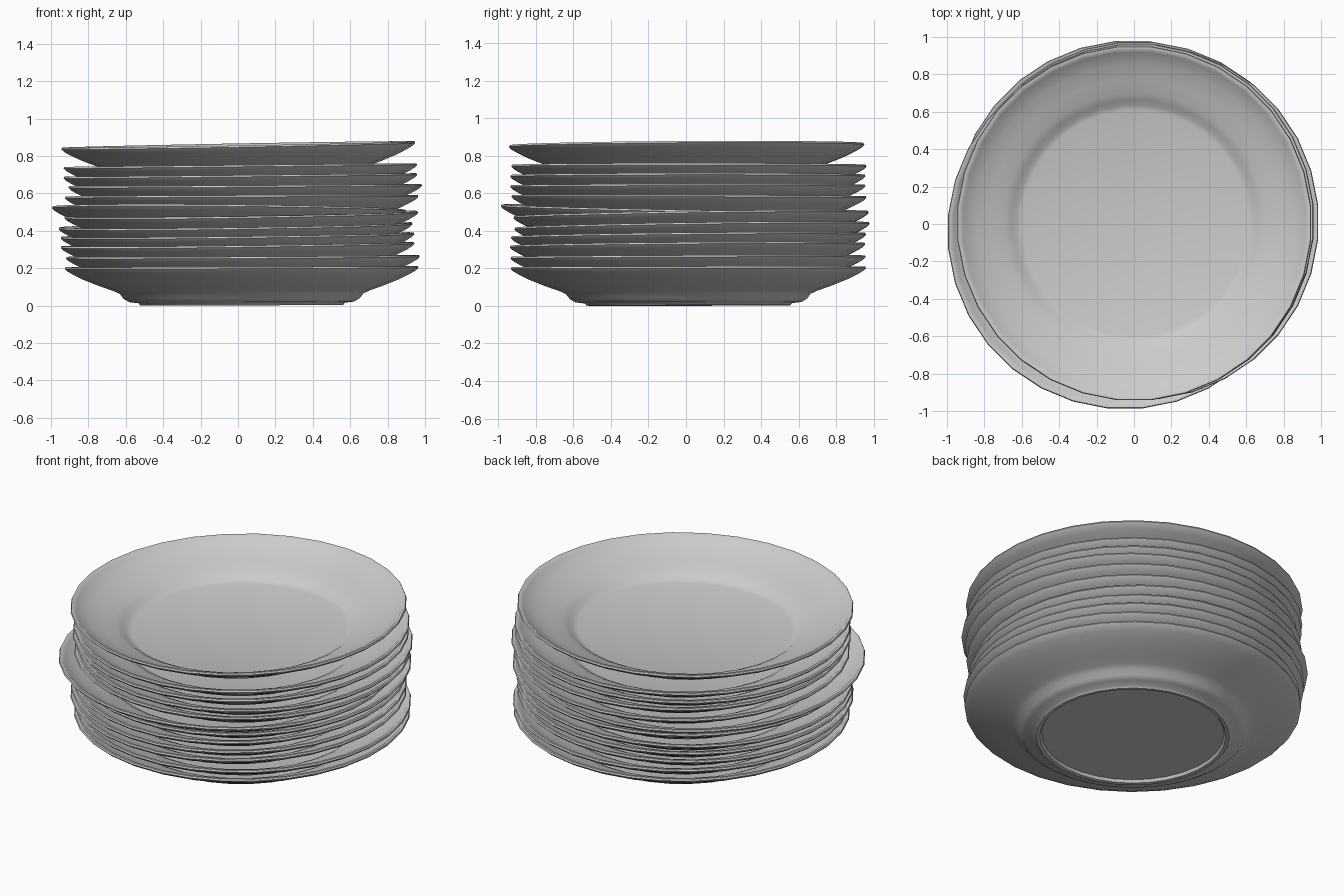
import bpy, math

SEGMENTS = 32

# Plate cross-section (radius, height): under side, rim, then upper side
PROFILE = [
    (0.515, 0.018), (0.525, 0.002), (0.545, 0.0), (0.555, 0.012),
    (0.605, 0.018), (0.635, 0.036), (0.655, 0.062), (0.69, 0.078),
    (0.77, 0.106), (0.85, 0.138), (0.91, 0.168), (0.937, 0.184),
    (0.95, 0.197), (0.946, 0.206), (0.932, 0.206), (0.918, 0.192),
    (0.85, 0.155), (0.77, 0.123), (0.70, 0.10), (0.66, 0.08),
    (0.635, 0.06), (0.605, 0.051),
]
RIM_Z = 0.205

# Each plate: centre x, centre y, rim height, slope along x, slope along y
PLATES = [
    (0.02, 0.013, 0.207, 0.003, 0.002),
    (0.027, 0.012, 0.264, 0.005, 0.004),
    (0.0, 0.01, 0.327, 0.012, 0.008),
    (0.0, 0.015, 0.378, 0.012, 0.010),
    (-0.01, 0.035, 0.43, 0.014, 0.015),
    (0.02, 0.03, 0.49, 0.015, 0.015),
    (-0.05, -0.045, 0.52, -0.010, -0.020),
    (0.02, 0.015, 0.586, 0.004, -0.003),
    (0.04, 0.01, 0.643, 0.006, 0.002),
    (0.015, 0.01, 0.697, 0.010, 0.001),
    (0.015, 0.015, 0.75, 0.010, 0.0),
    (0.005, 0.005, 0.86, 0.018, 0.006),
]


def plate_mesh():
    verts, faces = [], []
    n = SEGMENTS
    for r, z in PROFILE:
        for i in range(n):
            a = 2 * math.pi * (i + 0.5) / n
            verts.append((r * math.cos(a), r * math.sin(a), z))
    for k in range(len(PROFILE) - 1):
        for i in range(n):
            j = (i + 1) % n
            faces.append((k * n + i, k * n + j, (k + 1) * n + j, (k + 1) * n + i))
    # Closed underside and eating surface
    last = (len(PROFILE) - 1) * n
    faces.append(tuple(reversed(range(n))))
    faces.append(tuple(range(last, last + n)))
    mesh = bpy.data.meshes.new("plate")
    mesh.from_pydata(verts, [], faces)
    mesh.update()
    return mesh


# Stack of slightly shifted and tilted plates
mesh = plate_mesh()
for k, (x, y, rim, sx, sy) in enumerate(PLATES):
    plate = bpy.data.objects.new(f"plate_{k + 1:02d}", mesh)
    bpy.context.collection.objects.link(plate)
    plate.location = (x, y, rim - RIM_Z)
    plate.rotation_euler = (math.atan(sy), -math.atan(sx), 0)
    plate.select_set(True)
    bpy.context.view_layer.objects.active = plate

bpy.ops.object.shade_smooth_by_angle(angle=math.radians(50))
